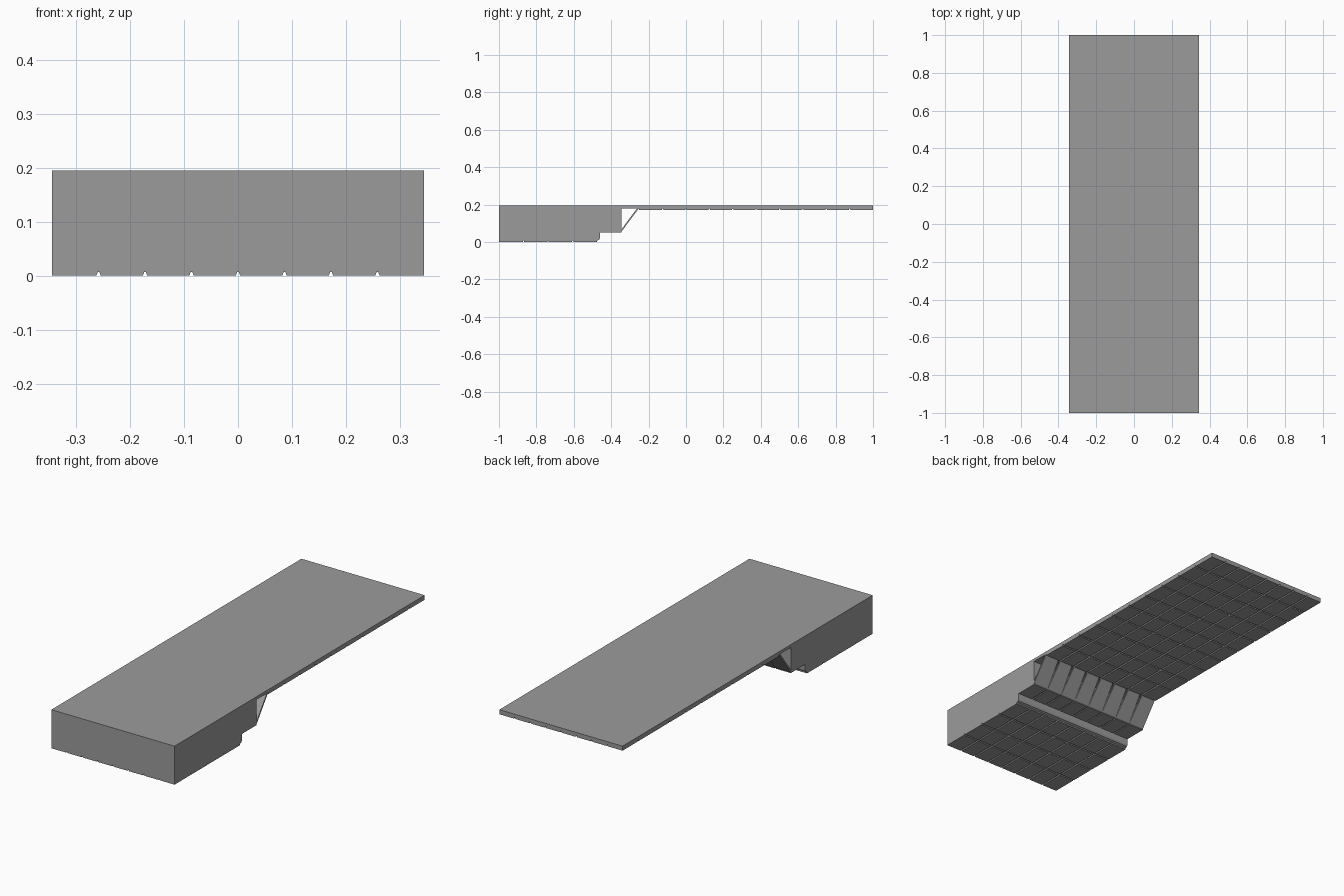
import bpy, bmesh
from mathutils import Vector

if "Cube" in bpy.data.objects:
    bpy.data.objects.remove(bpy.data.objects["Cube"], do_unlink=True)

HALF = 0.345          # half width of the slab
COLS = 8              # tiles across
PITCH = 2 * HALF / COLS

concrete = bpy.data.materials.new("concrete_grey")
concrete.use_nodes = True
GREY = (0.33, 0.33, 0.33, 1)
concrete.diffuse_color = GREY
concrete.node_tree.nodes["Principled BSDF"].inputs["Base Color"].default_value = GREY


def finish(bm, name):
    bmesh.ops.recalc_face_normals(bm, faces=bm.faces)
    mesh = bpy.data.meshes.new(name)
    bm.to_mesh(mesh)
    bm.free()
    mesh.materials.append(concrete)
    obj = bpy.data.objects.new(name, mesh)
    bpy.context.collection.objects.link(obj)
    return obj


def loft(bm, ring_a, ring_b):
    """Closed solid between two matching rings of points."""
    a = [bm.verts.new(p) for p in ring_a]
    b = [bm.verts.new(p) for p in ring_b]
    bm.faces.new(a)
    bm.faces.new(b[::-1])
    for i in range(len(a)):
        j = (i + 1) % len(a)
        bm.faces.new((a[i], a[j], b[j], b[i]))


def extrude_profile(name, profile):
    bm = bmesh.new()
    loft(bm, [(-HALF, y, z) for y, z in profile], [(HALF, y, z) for y, z in profile])
    return finish(bm, name)


def tiles(name, y0, y1, rows, z_top, depth):
    """Grid of shallow tiles with chamfered edges hanging below a surface."""
    bm = bmesh.new()
    step = (y1 - y0) / rows
    for r in range(rows):
        for c in range(COLS):
            x, y = -HALF + c * PITCH, y0 + r * step

            def ring(z, gap):
                # outer edges of the grid stay flush with the slab
                l = x + (gap if c else 0)
                rr = x + PITCH - (gap if c < COLS - 1 else 0)
                f = y + (gap if r else 0)
                b = y + step - (gap if r < rows - 1 else 0)
                return [(l, f, z), (rr, f, z), (rr, b, z), (l, b, z)]

            loft(bm, ring(z_top, 0.0015), ring(z_top - depth, 0.004))
    return finish(bm, name)


# Long thin deck and deep front block with a stepped underside
extrude_profile("deck", [(-0.345, 0.195), (1, 0.195), (1, 0.18), (-0.345, 0.18)])
extrude_profile("front_block", [
    (-1, 0.195), (-0.345, 0.195), (-0.345, 0.055), (-0.46, 0.055),
    (-0.46, 0.022), (-0.464, 0.012), (-0.475, 0.007), (-1, 0.007)])

# Tiled undersides
tiles("deck_tiles", -0.25, 1, 10, 0.18, 0.008)
tiles("block_tiles", -1, -0.475, 4, 0.007, 0.007)
tiles("step_tiles", -0.46, -0.345, 1, 0.055, 0.004)

# Sloping brace panels with gaps that widen towards the deck
bm = bmesh.new()
low, high = Vector((0, -0.345, 0.055)), Vector((0, -0.252, 0.18))
thick = Vector((0, -0.006, 0.0045))
for c in range(COLS):
    x0, x1 = -HALF + c * PITCH, -HALF + (c + 1) * PITCH
    left = 0.007 if c else 0
    right = 0.007 if c < COLS - 1 else 0
    face = [low + Vector((x0, 0, 0)), low + Vector((x1, 0, 0)),
            high + Vector((x1 - right, 0, 0)), high + Vector((x0 + left, 0, 0))]
    loft(bm, face, [p + thick for p in face])
finish(bm, "brace_panels")
